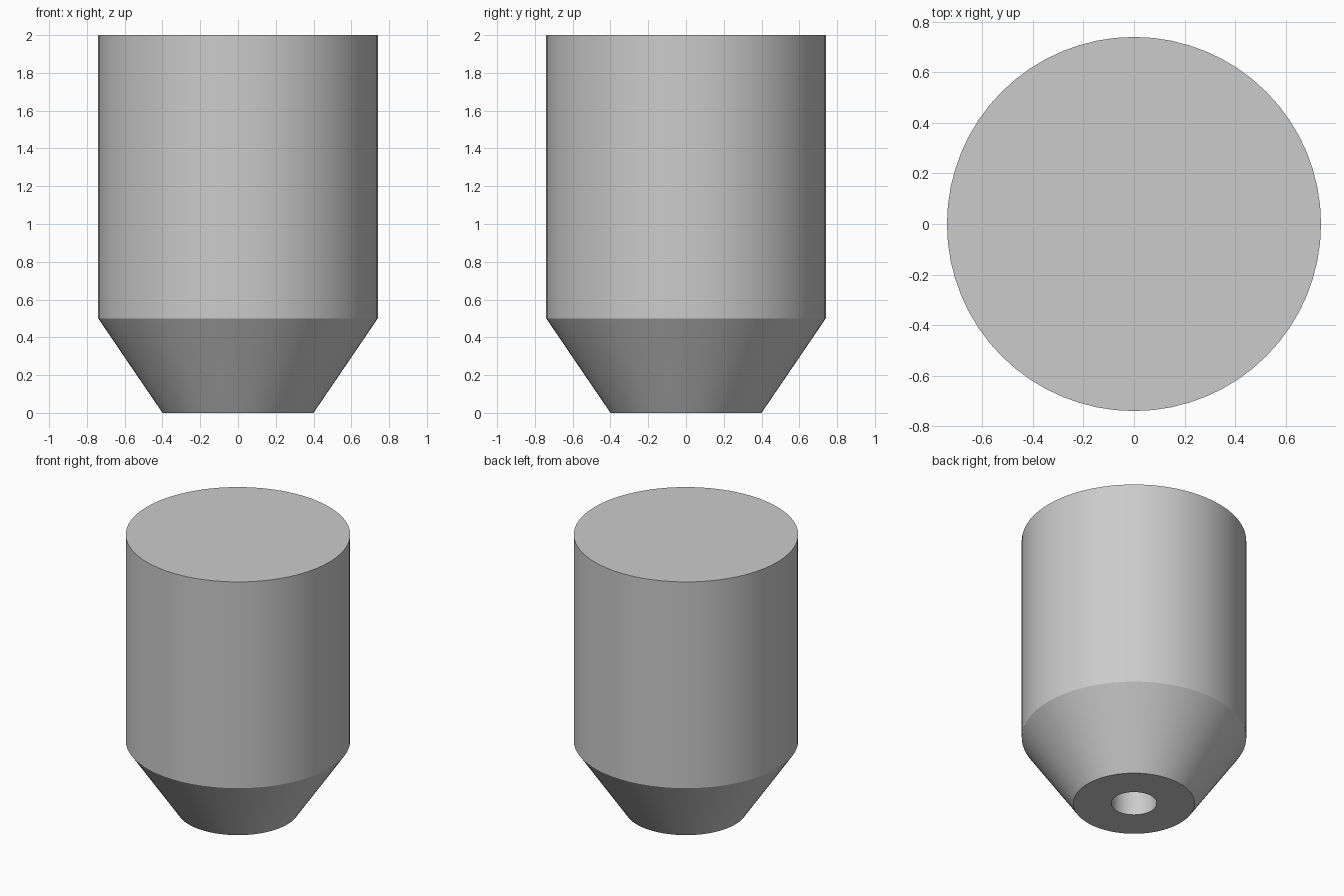
import bpy
import bmesh
import math
from mathutils import Matrix, Vector

cube = bpy.data.objects.get("Cube")
if cube:
    bpy.data.objects.remove(cube, do_unlink=True)

grey = bpy.data.materials.new("plain grey")
grey.use_nodes = True
colour = (0.6, 0.6, 0.6, 1.0)
grey.diffuse_color = colour
grey.node_tree.nodes["Principled BSDF"].inputs["Base Color"].default_value = colour


def lathe(name, profile, sides):
    """Revolve a (radius, height) profile about the z axis."""
    bm = bmesh.new()
    verts = [bm.verts.new((r, 0, z)) for r, z in profile]
    edges = [bm.edges.new(pair) for pair in zip(verts, verts[1:])]
    bmesh.ops.spin(bm, geom=verts + edges, cent=(0, 0, 0), axis=(0, 0, 1),
                   angle=math.tau, steps=sides, use_duplicate=False)
    bmesh.ops.remove_doubles(bm, verts=bm.verts, dist=0.0001)
    bmesh.ops.recalc_face_normals(bm, faces=bm.faces)
    mesh = bpy.data.meshes.new(name)
    bm.to_mesh(mesh)
    bm.free()
    mesh.materials.append(grey)
    obj = bpy.data.objects.new(name, mesh)
    bpy.context.collection.objects.link(obj)
    bpy.ops.object.select_all(action="DESELECT")
    obj.select_set(True)
    bpy.context.view_layer.objects.active = obj
    bpy.ops.object.shade_smooth_by_angle(angle=math.radians(30))
    return obj


# Solid cylinder with a tapered nose and a blind bore in its underside
body_profile = [
    (0, 0.5), (0.15, 0.5),      # bore end and wall
    (0.15, 0), (0.4, 0),        # flat nose ring
    (0.74, 0.5), (0.74, 2),     # taper and straight side
    (0, 2),                     # flat top
]
lathe("tapered_body", body_profile, 64)
